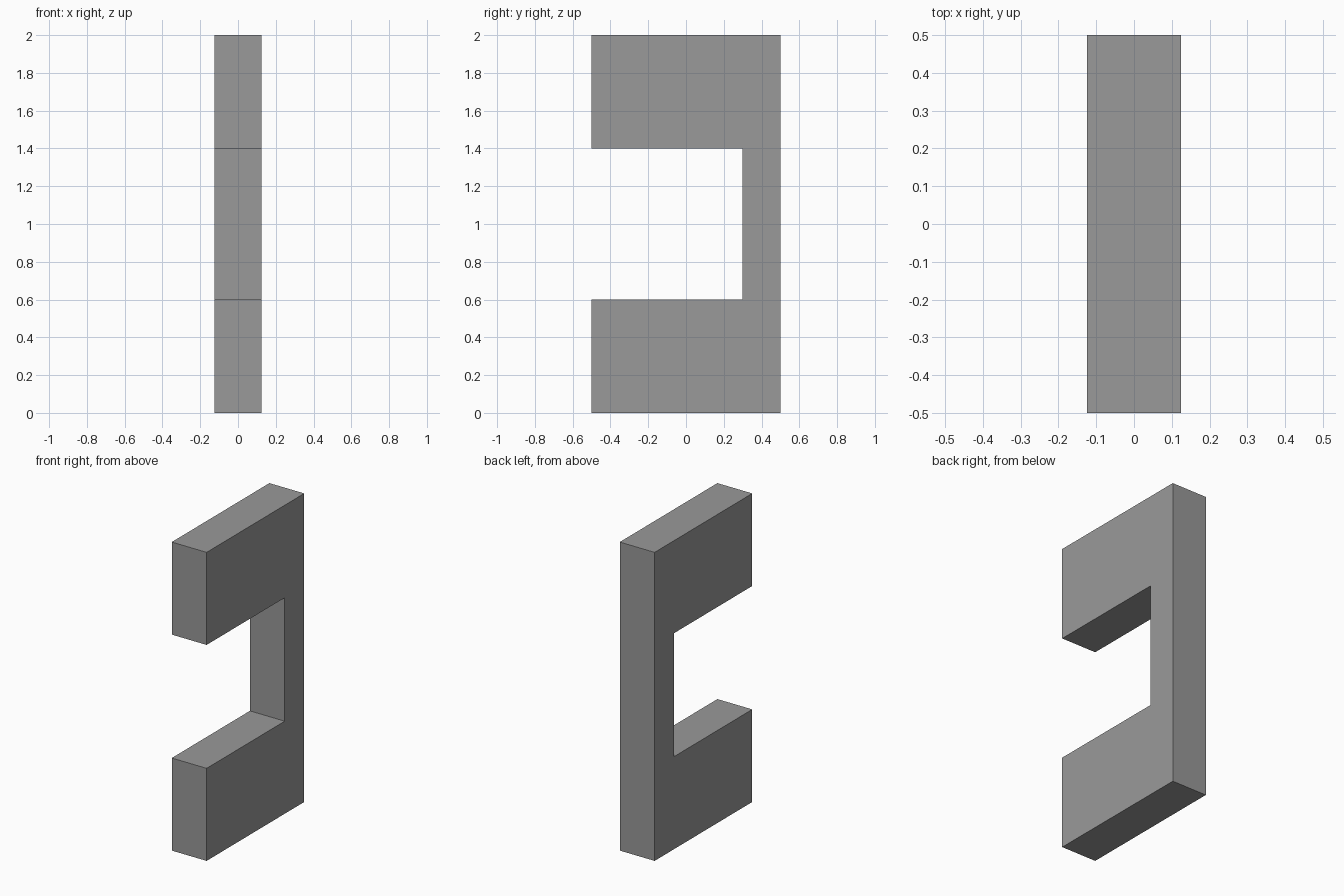
import bpy
import bmesh

cube = bpy.data.objects.get("Cube")
if cube:
    bpy.data.objects.remove(cube, do_unlink=True)

# Plain grey material
grey = bpy.data.materials.new("grey")
grey.use_nodes = True
colour = (0.32, 0.32, 0.32, 1)
grey.diffuse_color = colour
grey.node_tree.nodes["Principled BSDF"].inputs["Base Color"].default_value = colour

# C-shaped side profile (y, z), extruded across the width
WIDTH = 0.25
profile = [(-0.5, 0), (0.5, 0), (0.5, 2), (-0.5, 2),
           (-0.5, 1.4), (0.3, 1.4), (0.3, 0.6), (-0.5, 0.6)]

bm = bmesh.new()
side = bm.faces.new([bm.verts.new((-WIDTH / 2, y, z)) for y, z in profile])
extruded = bmesh.ops.extrude_face_region(bm, geom=[side], use_keep_orig=True)
new_verts = [g for g in extruded["geom"] if isinstance(g, bmesh.types.BMVert)]
bmesh.ops.translate(bm, verts=new_verts, vec=(WIDTH, 0, 0))
bmesh.ops.recalc_face_normals(bm, faces=bm.faces)

mesh = bpy.data.meshes.new("bracket")
bm.to_mesh(mesh)
bm.free()
mesh.materials.append(grey)
bracket = bpy.data.objects.new("bracket", mesh)
bpy.context.collection.objects.link(bracket)
